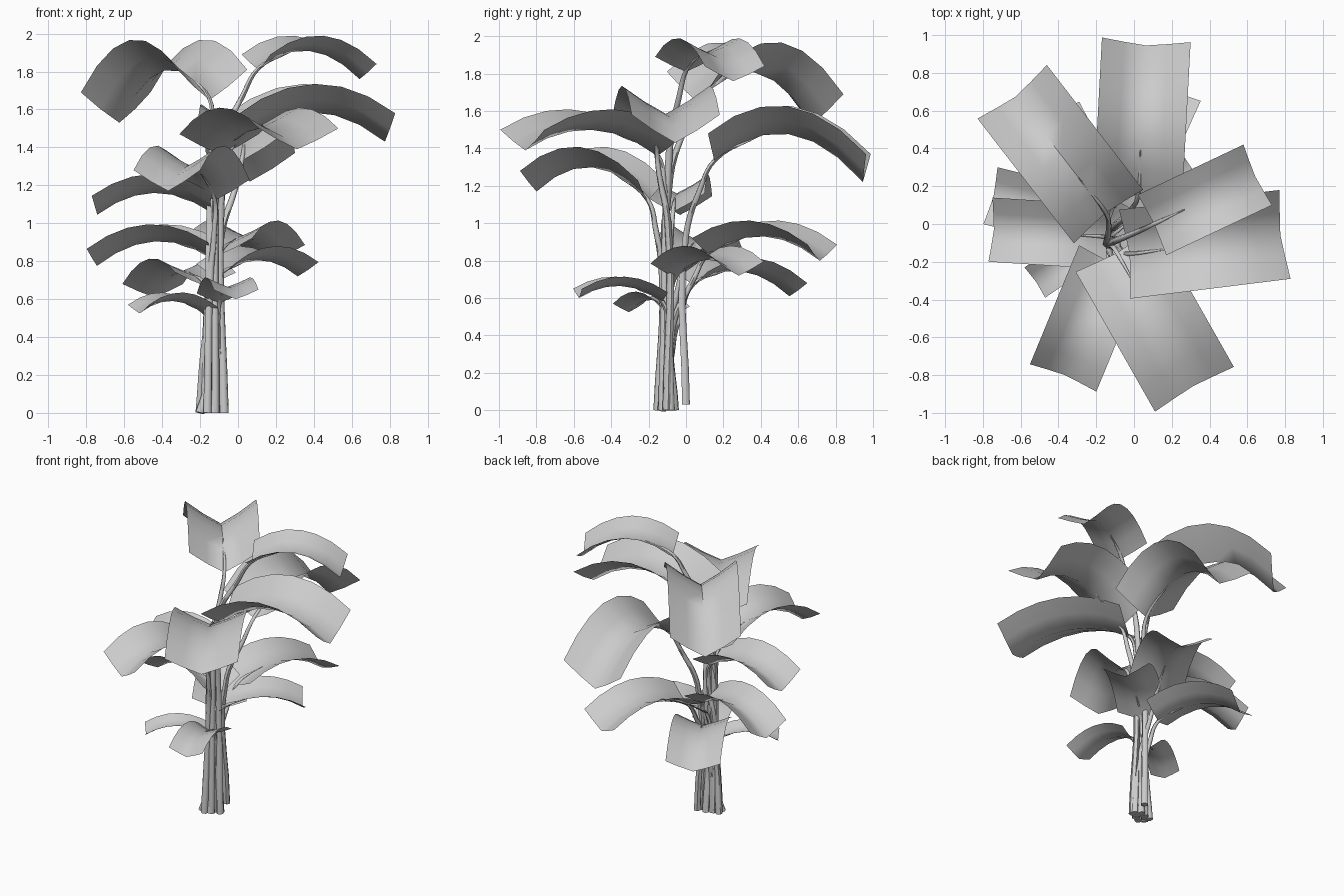
import bpy, bmesh, math
from mathutils import Vector

cube = bpy.data.objects.get("Cube")
if cube:
    bpy.data.objects.remove(cube)

mat = bpy.data.materials.new("plain_grey")
mat.use_nodes = True
mat.diffuse_color = (0.6, 0.6, 0.6, 1)
mat.node_tree.nodes["Principled BSDF"].inputs["Base Color"].default_value = (0.6, 0.6, 0.6, 1)

TRUNK = Vector((-0.14, -0.105, 0))
ROWS = 7

# base x y, tip x y, half width, edge height at base / peak / tip, fold depth
LEAVES = {
    "top_back_left": ((-.135, .04), (-.645, .70), .232, 1.81, 1.97, 1.69, .16),
    "top_right": ((.095, -.005), (.655, .26), .177, 1.89, 1.99, 1.84, .08),
    "upper_back": ((.02, .13), (.065, .975), .235, 1.48, 1.63, 1.37, .15),
    "upper_right": ((-.05, -.16), (.80, -.055), .237, 1.56, 1.735, 1.58, .15),
    "upper_front": ((-.10, -.135), (.32, -.875), .24, 1.47, 1.61, 1.50, .11),
    "middle_front": ((-.115, -.185), (-.375, -.815), .19, 1.23, 1.41, 1.28, .11),
    "middle_left": ((-.13, -.07), (-.76, -.03), .17, 1.16, 1.26, 1.145, .10),
    "lower_back": ((-.10, .11), (.18, .73), .19, .92, 1.015, .885, .085),
    "lower_right": ((-.12, -.065), (.325, .29), .16, .785, .88, .795, .075),
    "lower_left": ((-.12, -.01), (-.76, .15), .155, .90, .995, .865, .09),
    "low_back_left": ((-.17, .03), (-.45, .565), .18, .74, .815, .68, .07),
    "bottom_left": ((-.16, -.06), (-.525, -.31), .097, .555, .635, .57, .045),
    "bottom_front": ((-.10, -.12), (-.01, -.58), .12, .63, .715, .65, .05),
}


def finish(obj):
    obj.data.materials.append(mat)
    for o in bpy.context.selected_objects:
        o.select_set(False)
    obj.select_set(True)
    bpy.context.view_layer.objects.active = obj
    bpy.ops.object.shade_smooth_by_angle(angle=math.radians(60))


def leaf_point(leaf, t, u):
    """Point on an arched leaf folded along its midrib: t along, u across."""
    base, tip, half, zb, zp, zt, fold = leaf
    a, b = Vector((*base, 0)), Vector((*tip, 0))
    along = (b - a).normalized()
    across = Vector((along.y, -along.x, 0))
    rise, drop = math.sqrt(zp - zb), math.sqrt(zp - zt)
    peak = rise / (rise + drop)
    sink = fold * (1 - abs(u) ** 1.15)
    p = a.lerp(b, t) + across * half * u - along * sink * 0.35 * (t - peak)
    p.z = zp - ((t - peak) * (rise + drop)) ** 2 - sink
    return p


def make_leaf(name, leaf):
    bm = bmesh.new()
    cols = [-1, -0.5, 0, 0.5, 1]
    grid = [[bm.verts.new(leaf_point(leaf, i / (ROWS - 1), u)) for u in cols]
            for i in range(ROWS)]
    for r0, r1 in zip(grid, grid[1:]):
        for j in range(len(cols) - 1):
            bm.faces.new((r0[j], r0[j + 1], r1[j + 1], r1[j]))
    bmesh.ops.recalc_face_normals(bm, faces=bm.faces)
    if sum(f.normal.z for f in bm.faces) < 0:
        bmesh.ops.reverse_faces(bm, faces=bm.faces)
    mesh = bpy.data.meshes.new(name)
    bm.to_mesh(mesh)
    bm.free()
    obj = bpy.data.objects.new(name, mesh)
    bpy.context.collection.objects.link(obj)
    finish(obj)


def make_stem(name, foot, leaf):
    """Tapered stalk rising from the clump and running into the midrib."""
    joint = leaf_point(leaf, 0, 0)
    end = leaf_point(leaf, 0.3, 0)
    out = (end - joint).normalized()
    neck = joint - out * 0.05 - Vector((0, 0, 0.12))
    neck.xy = neck.xy.lerp(foot.xy, 0.3)
    rise = foot.lerp(Vector((TRUNK.x + 0.02, TRUNK.y + 0.015, 0)), 0.4)
    if foot.y > -0.02:
        rise = foot.copy()
    rise.z = neck.z - 0.25
    curve = bpy.data.curves.new(name, "CURVE")
    curve.dimensions = "3D"
    curve.bevel_depth = 1
    curve.bevel_resolution = 1
    curve.resolution_u = 5
    curve.use_fill_caps = True
    spline = curve.splines.new("BEZIER")
    spline.bezier_points.add(4)
    stops = zip((foot, rise, neck, joint + Vector((0, 0, 0.005)), end),
                (0.024, 0.019, 0.015, 0.012, 0.003))
    for bp, (co, radius) in zip(spline.bezier_points, stops):
        bp.co, bp.radius = co, radius
        bp.handle_left_type = bp.handle_right_type = "AUTO"
    obj = bpy.data.objects.new(name, curve)
    bpy.context.collection.objects.link(obj)
    for o in bpy.context.selected_objects:
        o.select_set(False)
    obj.select_set(True)
    bpy.context.view_layer.objects.active = obj
    bpy.ops.object.convert(target="MESH")
    finish(bpy.context.view_layer.objects.active)


# One leaf and one stalk for each entry, the feet spread in an oval clump
for i, (name, leaf) in enumerate(LEAVES.items()):
    make_leaf(name + "_leaf", leaf)
    heading = Vector(leaf[1]) - TRUNK.xy
    angle = math.atan2(heading.y, heading.x)
    spread = 1 if i % 2 else 0.55
    foot = TRUNK + Vector((0.068 * math.cos(angle), 0.048 * math.sin(angle), 0)) * spread
    if name == "upper_back":
        foot = Vector((-0.09, 0.0, 0.03))
    make_stem(name + "_stem", foot, leaf)
